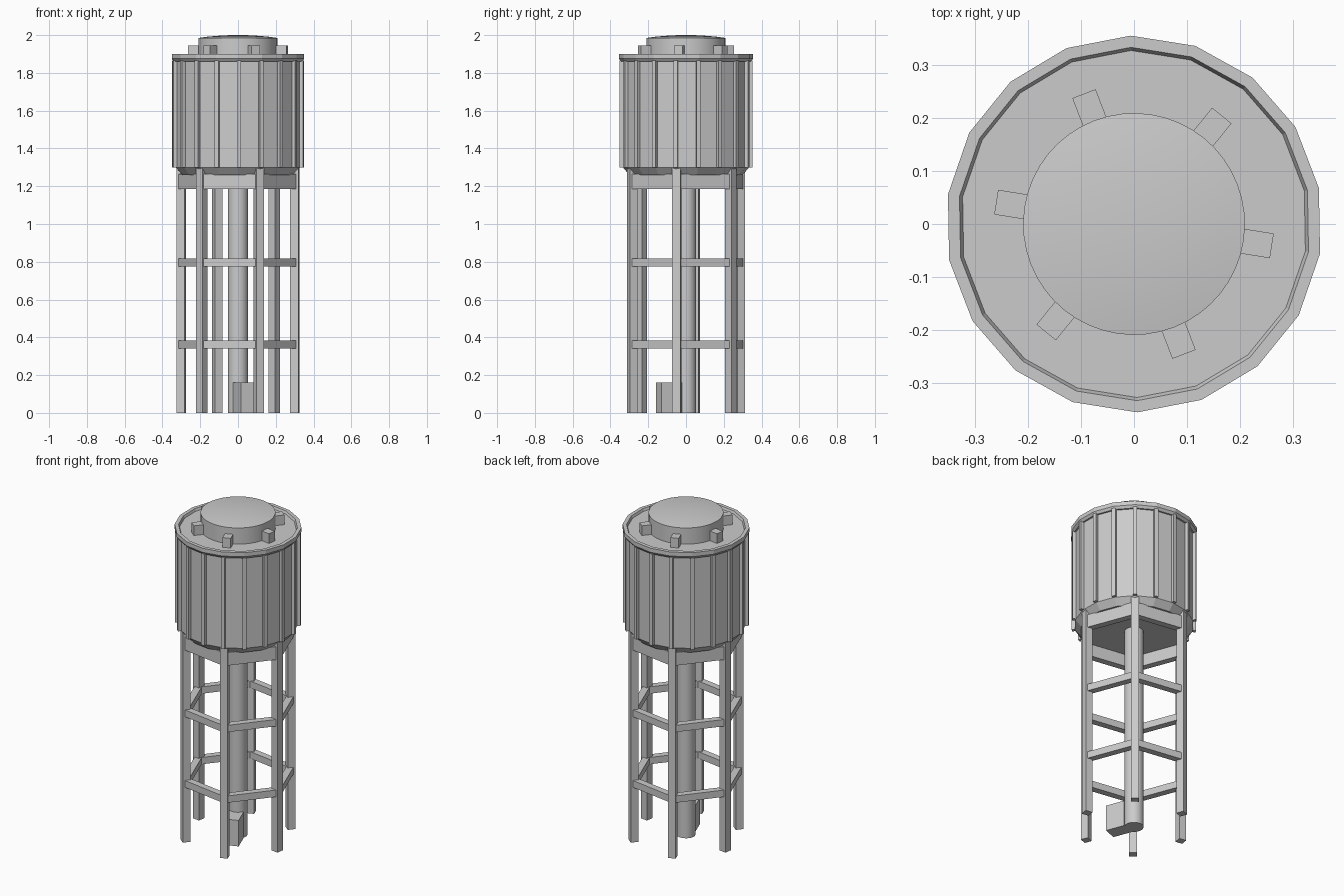
import bpy, bmesh, math
from mathutils import Matrix

if "Cube" in bpy.data.objects:
    bpy.data.objects.remove(bpy.data.objects["Cube"])

ROT = math.radians(-9)   # whole tower is turned slightly

grey = bpy.data.materials.new("plain grey")
grey.diffuse_color = (0.6, 0.6, 0.6, 1)
grey.use_nodes = True
grey.node_tree.nodes["Principled BSDF"].inputs["Base Color"].default_value = grey.diffuse_color


def finish(bm, name, smooth=False):
    bmesh.ops.recalc_face_normals(bm, faces=bm.faces)
    me = bpy.data.meshes.new(name)
    bm.to_mesh(me)
    bm.free()
    me.materials.append(grey)
    ob = bpy.data.objects.new(name, me)
    bpy.context.collection.objects.link(ob)
    if smooth:
        bpy.ops.object.select_all(action='DESELECT')
        ob.select_set(True)
        bpy.context.view_layer.objects.active = ob
        bpy.ops.object.shade_smooth_by_angle(angle=math.radians(35))
    return ob


def lathe(name, profile, sides, smooth=False, closed=False):
    """Spin (radius, z) points; open profiles get caps at both ends."""
    bm = bmesh.new()
    rings = []
    for r, z in profile:
        rings.append([bm.verts.new((r * math.cos(ROT + math.tau * i / sides),
                                    r * math.sin(ROT + math.tau * i / sides), z))
                      for i in range(sides)])
    pairs = list(zip(rings, rings[1:]))
    if closed:
        pairs.append((rings[-1], rings[0]))
    else:
        bm.faces.new(rings[0])
        bm.faces.new(rings[-1])
    for a, b in pairs:
        for i in range(sides):
            j = (i + 1) % sides
            bm.faces.new((a[i], a[j], b[j], b[i]))
    return finish(bm, name, smooth)


def box(name, angle, r0, r1, width, z0, z1):
    """Box lying along a radial direction, from radius r0 to r1."""
    bm = bmesh.new()
    m = (Matrix.Rotation(angle, 4, 'Z')
         @ Matrix.Translation(((r0 + r1) / 2, 0, (z0 + z1) / 2))
         @ Matrix.Diagonal((r1 - r0, width, z1 - z0, 1)))
    bmesh.ops.create_cube(bm, size=1, matrix=m)
    return finish(bm, name)


# tank body with tapered underside
lathe("tank", [(0.30, 1.26), (0.334, 1.30), (0.334, 1.885)], 18)

# raised rim around the roof
lathe("tank_rim", [(0.325, 1.86), (0.344, 1.86), (0.355, 1.875),
                   (0.355, 1.90), (0.333, 1.90), (0.325, 1.88)], 18, closed=True)

# vertical ribs on the tank corners
for i in range(18):
    box(f"tank_rib_{i + 1}", ROT + math.tau * i / 18, 0.32, 0.351, 0.022, 1.30, 1.865)

# round roof cap with a shallow dome
lathe("roof_cap", [(0.209, 1.88), (0.209, 1.985), (0.16, 1.992),
                   (0.10, 1.997), (0.04, 2.0)], 48, smooth=True)

# central pipe and the valve box at its foot
lathe("central_pipe", [(0.054, 0.0), (0.054, 1.27)], 16, smooth=True)
box("valve_box", ROT - math.radians(60), 0.04, 0.155, 0.085, 0.0, 0.16)

LEG_R = 0.305
APOTHEM = LEG_R * math.cos(math.pi / 6)
for i in range(6):
    a = ROT + math.tau * i / 6
    # leg
    box(f"leg_{i + 1}", a, LEG_R - 0.022, LEG_R + 0.022, 0.044, 0.0, 1.30)
    # roof block beside the cap
    box(f"roof_block_{i + 1}", a, 0.19, 0.263, 0.047, 1.88, 1.945)
    # three levels of cross beams
    for level, z0, z1 in (("low", 0.34, 0.382), ("middle", 0.775, 0.817),
                          ("top", 1.185, 1.265)):
        box(f"{level}_beam_{i + 1}", a + math.pi / 6, APOTHEM - 0.02,
            APOTHEM + 0.02, LEG_R, z0, z1)
